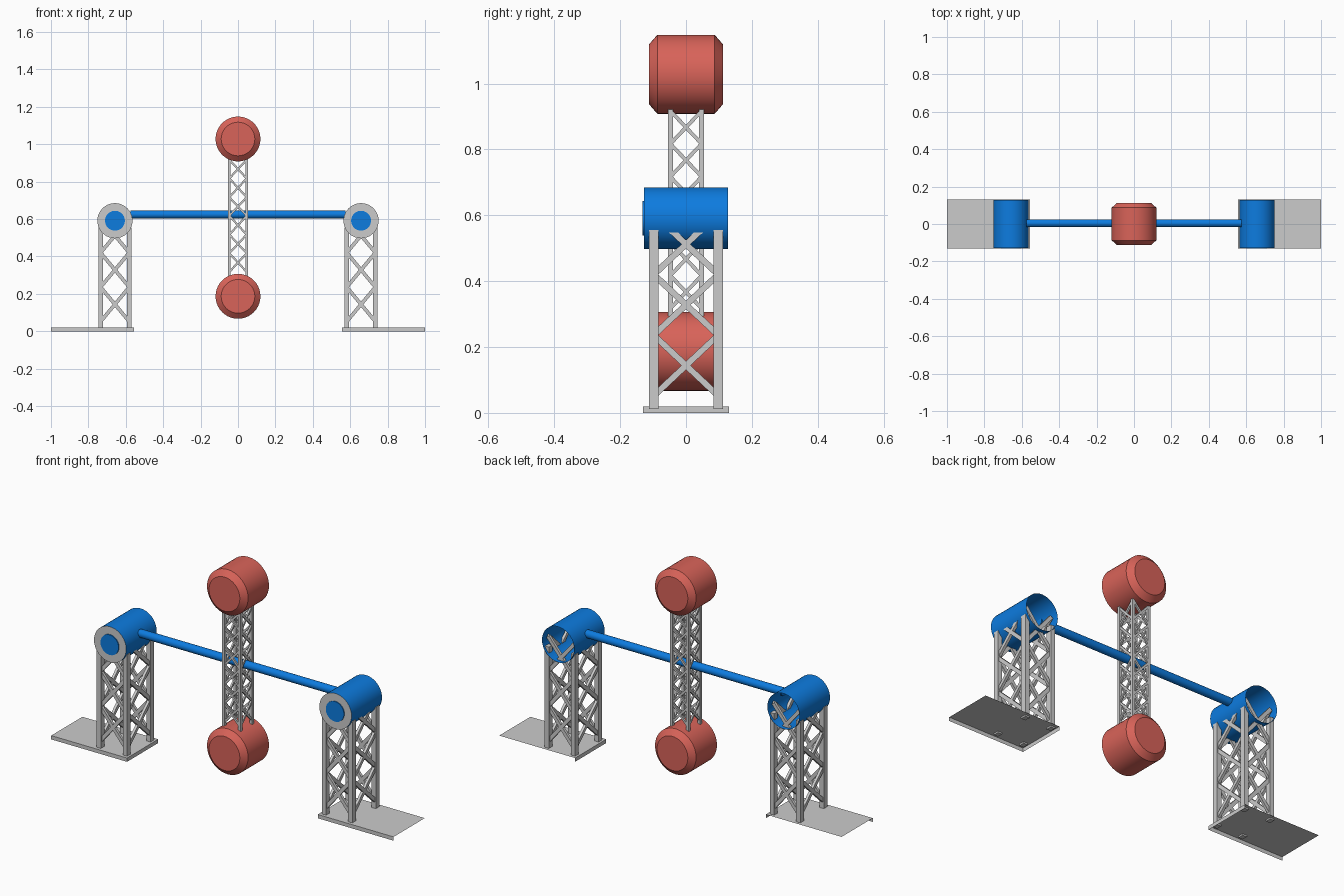
import bpy, bmesh, math
from mathutils import Vector, Matrix

if "Cube" in bpy.data.objects:
    bpy.data.objects.remove(bpy.data.objects["Cube"])

def mat(name, rgb):
    m = bpy.data.materials.new(name)
    m.diffuse_color = (*rgb, 1)
    m.use_nodes = True
    m.node_tree.nodes["Principled BSDF"].inputs["Base Color"].default_value = m.diffuse_color
    return m

RED = mat("soft red", (0.69, 0.125, 0.10))
BLUE = mat("bright blue", (0.004, 0.20, 0.74))
GREY = mat("light grey", (0.60, 0.60, 0.60))

def finish(bm, name, material, smooth=False):
    me = bpy.data.meshes.new(name)
    bm.to_mesh(me)
    bm.free()
    ob = bpy.data.objects.new(name, me)
    bpy.context.collection.objects.link(ob)
    me.materials.append(material)
    if smooth:
        bpy.ops.object.select_all(action='DESELECT')
        ob.select_set(True)
        bpy.context.view_layer.objects.active = ob
        bpy.ops.object.shade_smooth_by_angle(angle=math.radians(30))
    return ob

def box(bm, lo, hi):
    lo, hi = Vector(lo), Vector(hi)
    m = Matrix.Translation((lo + hi) / 2) @ Matrix.Diagonal((*(hi - lo), 1))
    return bmesh.ops.create_cube(bm, size=1, matrix=m)['verts']

def beam(bm, a, b, normal, width, thick):
    """Flat bar from a to b lying in the plane with the given normal."""
    a, b, n = Vector(a), Vector(b), Vector(normal)
    d = (b - a).normalized()
    s = n.cross(d)
    rot = Matrix((s, n, d)).transposed().to_4x4()
    m = Matrix.Translation((a + b) / 2) @ rot @ Matrix.Diagonal((width, thick, (b - a).length, 1))
    bmesh.ops.create_cube(bm, size=1, matrix=m)

def lathe_y(name, profile, cx, cz, material, n=40):
    """Revolve (radius, y) points about a y-parallel axis; radius 0 closes an end."""
    bm = bmesh.new()
    rings = []
    for r, y in profile:
        rings.append([bm.verts.new((cx + r * math.sin(2 * math.pi * i / n), y,
                                    cz + r * math.cos(2 * math.pi * i / n)))
                      for i in range(n)] if r else None)
    for a, b in zip(rings, rings[1:]):
        if a is None:
            bm.faces.new(b)
        elif b is None:
            bm.faces.new(a[::-1])
        else:
            for i in range(n):
                j = (i + 1) % n
                bm.faces.new((a[i], a[j], b[j], b[i]))
    bm.normal_update()
    return finish(bm, name, material, True)

def lattice(name, cx, hx, hy, lx, ly, z0, z1, zb, pitch, count, width, thick):
    """Four corner posts with crossed braces on every side."""
    bm = bmesh.new()
    for sx in (-1, 1):
        for sy in (-1, 1):
            x, y = cx + sx * (hx - lx / 2), sy * (hy - ly / 2)
            box(bm, (x - lx / 2, y - ly / 2, z0), (x + lx / 2, y + ly / 2, z1))
    px, py = hx - lx / 2, hy - ly / 2
    for k in range(count):
        a, b = zb + k * pitch, zb + (k + 1) * pitch
        for s in (-1, 1):
            for d in (-1, 1):
                beam(bm, (cx - d * px, s * py, a), (cx + d * px, s * py, b), (0, 1, 0), width, thick)
                beam(bm, (cx + s * px, -d * py, a), (cx + s * px, d * py, b), (1, 0, 0), width, thick)
    finish(bm, name, GREY)

CX, CZ, R = 0.658, 0.591, 0.094

for s, side in ((-1, "left"), (1, "right")):
    # foot plate: top sheet with front and inner lips
    bm = bmesh.new()
    xo, xi = s * 1.0, s * 0.557
    quads = [((xo, -.13, .02), (xi, -.13, .02), (xi, .13, .02), (xo, .13, .02)),
             ((xo, -.13, 0), (xi, -.13, 0), (xi, -.13, .02), (xo, -.13, .02)),
             ((xi, -.13, 0), (xi, .13, 0), (xi, .13, .02), (xi, -.13, .02))]
    for q in quads:
        f = bm.faces.new([bm.verts.new(p) for p in q])
        if s > 0:
            f.normal_flip()
    bmesh.ops.remove_doubles(bm, verts=bm.verts, dist=1e-5)
    finish(bm, side + "_foot_plate", GREY)
    # support tower
    lattice(side + "_tower", s * CX, .089, .113, .025, .030, .012, .555,
            .052, .184, 3, .019, .014)
    # drum housing, open at the back, with front ring and hub disc
    lathe_y(side + "_housing", [(R, -.127), (R, .127)], s * CX, CZ, BLUE)
    lathe_y(side + "_front_ring", [(R, -.127), (.05, -.127)], s * CX, CZ, GREY)
    lathe_y(side + "_hub_disc", [(0, -.132), (.053, -.132), (.053, -.12), (0, -.12)],
            s * CX, CZ, BLUE)

# cross rod between the housings
bm = bmesh.new()
bmesh.ops.create_cone(bm, cap_ends=True, segments=20, radius1=.021, radius2=.021, depth=1.15,
                      matrix=Matrix.Translation((0, .004, .624)) @ Matrix.Rotation(math.pi / 2, 4, 'Y'))
finish(bm, "cross_rod", BLUE, True)

# swinging arm and its two chamfered weights
lattice("swing_arm", 0, .054, .055, .015, .015, .29, .922, .317, .1, 6, .011, .009)
for name, z in (("upper_weight", 1.028), ("lower_weight", .187)):
    lathe_y(name, [(0, -.113), (.09, -.113), (.12, -.087), (.12, .087), (.09, .113), (0, .113)],
            0, z, RED)
